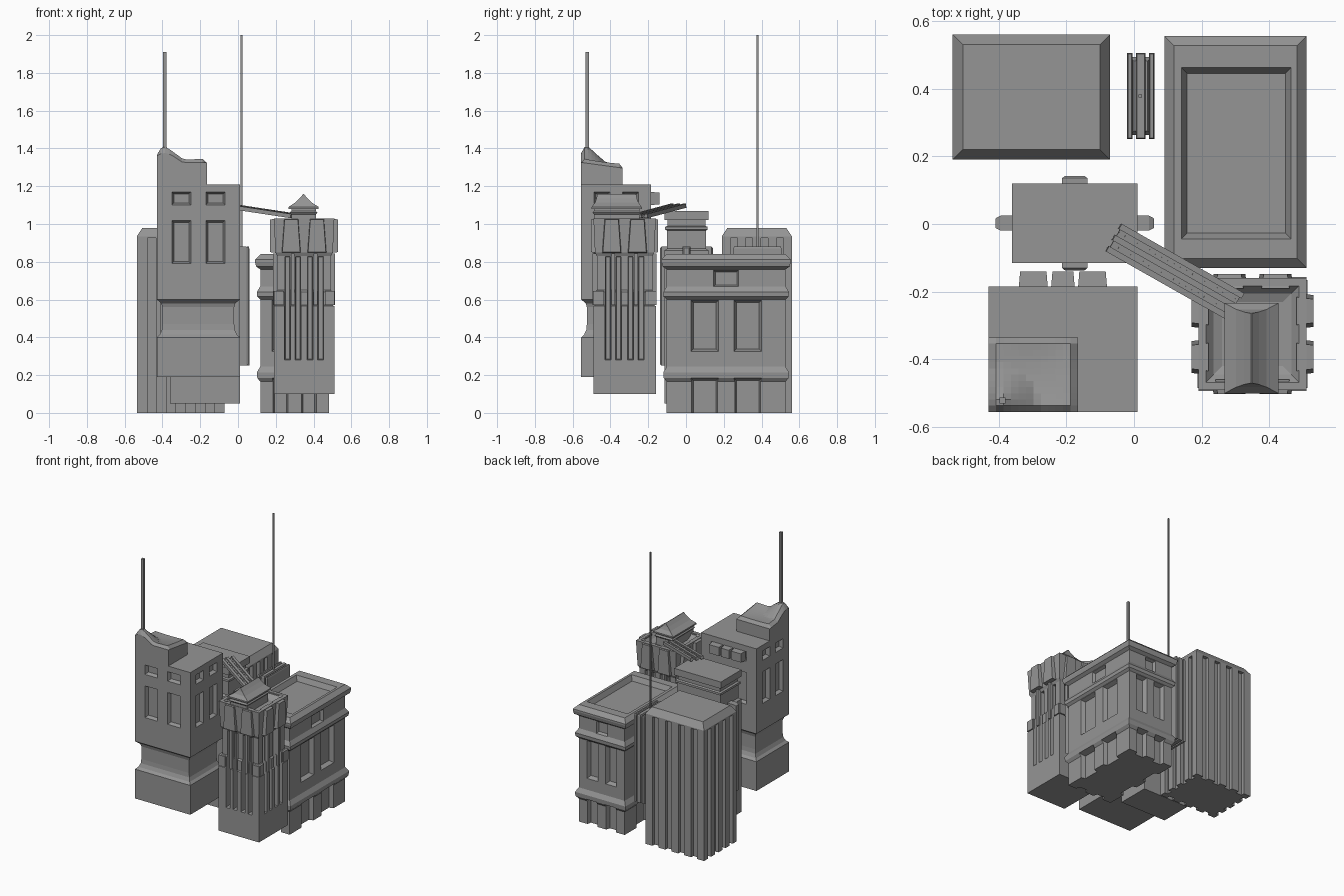
import bpy, bmesh, math
from mathutils import Vector

cube = bpy.data.objects.get("Cube")
if cube:
    bpy.data.objects.remove(cube)

gray = bpy.data.materials.new("concrete gray")
gray.use_nodes = True
gray.diffuse_color = (0.3, 0.3, 0.3, 1)
gray.node_tree.nodes["Principled BSDF"].inputs["Base Color"].default_value = (0.3, 0.3, 0.3, 1)

FRONT, BACK, LEFT, RIGHT = (0, -1), (0, 1), (1, 0), (-1, 0)
SIDES = (FRONT, BACK, LEFT, RIGHT)


def finish(name, bm):
    bmesh.ops.recalc_face_normals(bm, faces=bm.faces)
    me = bpy.data.meshes.new(name)
    bm.to_mesh(me)
    bm.free()
    me.materials.append(gray)
    ob = bpy.data.objects.new(name, me)
    bpy.context.collection.objects.link(ob)
    return ob


def loft(bm, rings):
    """Skin a closed solid through rings of equal length."""
    rows = [[bm.verts.new(p) for p in ring] for ring in rings]
    n = len(rows[0])
    for a, b in zip(rows, rows[1:]):
        for i in range(n):
            j = (i + 1) % n
            bm.faces.new((a[i], a[j], b[j], b[i]))
    bm.faces.new(rows[0][::-1])
    bm.faces.new(rows[-1])


def stack(bm, c, half, levels):
    """Rectangular tower from (inset, height) levels."""
    rings = []
    for inset, z in levels:
        x, y = half[0] - inset, half[1] - inset
        rings.append([(c[0] + sx * x, c[1] + sy * y, z)
                      for sx, sy in ((-1, -1), (1, -1), (1, 1), (-1, 1))])
    loft(bm, rings)


def block(bm, c, n, p0, p1, u, w, z0, z1, taper=0.0, foot=0.0):
    """Tapered block on a wall: runs from depth p0 to p1 along n, centred on u."""
    rings = []
    for p, t in ((p0, 0), (p1, taper)):
        ring = []
        for s, z, grow in ((-1, z0 + t, foot), (1, z0 + t, foot), (1, z1 - t, 0), (-1, z1 - t, 0)):
            q = u + s * (w / 2 - t + grow)
            ring.append((c[0] + n[0] * p - n[1] * q, c[1] + n[1] * p + n[0] * q, z))
        rings.append(ring)
    loft(bm, rings)


def reach(half, n):
    """Distance to the wall facing n, and the half width of that wall."""
    return (half[0], half[1]) if n[0] else (half[1], half[0])


def carve(ob, cutter_bm):
    cutter = finish("cutter", cutter_bm)
    mod = ob.modifiers.new("cut", 'BOOLEAN')
    mod.operation, mod.solver, mod.object = 'DIFFERENCE', 'EXACT', cutter
    dg = bpy.context.evaluated_depsgraph_get()
    me = bpy.data.meshes.new_from_object(ob.evaluated_get(dg))
    ob.modifiers.clear()
    ob.data = me
    bpy.data.objects.remove(cutter)


def mast(name, x, y, z0, z1, r):
    bm = bmesh.new()
    stack(bm, (x, y), (r, r), ((0, z0), (0, z1)))
    finish(name, bm)


# Tall tower with a concave waist and paired windows
c, half = (-0.21, -0.37), (0.22, 0.185)
bm = bmesh.new()
stack(bm, c, half, ((0, .19), (0, .4), (.016, .415), (.027, .44), (.03, .47),
                    (.03, .56), (.024, .58), (.01, .592), (0, .6), (0, 1.21)))
tower = finish("waisted_tower", bm)
bm = bmesh.new()
for n in SIDES:
    d, w = reach(half, n)
    for s in (-1, 1):
        for z0, z1 in ((.79, 1.02), (1.1, 1.17)):
            block(bm, c, n, d + .003, d - .025, s * w * .41, w * .47, z0, z1, .012)
carve(tower, bm)
bm = bmesh.new()
for u, w in ((-.0875, .086), (0, .07), (.0875, .086)):
    block(bm, c, BACK, .18, .229, u, w, 1.1, 1.17, .004)
finish("rear_balconies", bm)

# Crown rising to a spike at one corner
bm = bmesh.new()
N = 12
bmesh.ops.create_grid(bm, x_segments=N, y_segments=N, size=1)
for v in bm.verts:
    edge = max(abs(v.co.x), abs(v.co.y)) > .99
    x, y = -.2975 + v.co.x * .1325, -.445 + v.co.y * .11
    dist = math.hypot(x + .388, y + .522)
    bowl = .012 * (1 - v.co.x ** 2) * (1 - v.co.y ** 2)
    z = 1.348 - bowl - .03 * (v.co.y + 1) / 2 - (.022 if edge else 0)
    v.co = (x, y, max(z, z + .075 * (1 - dist / .1)))
skirt = bmesh.ops.extrude_face_region(bm, geom=bm.faces[:])["geom"]
for v in skirt:
    if isinstance(v, bmesh.types.BMVert):
        v.co.z = 1.205
finish("crown", bm)
mast("crown_mast", -.388, -.522, 1.36, 1.91, .009)

# Middle tower with a layered cap and side shafts
c, half = (-.175, .0025), (.186, .1175)
bm = bmesh.new()
stack(bm, c, half, ((0, .05), (0, .86), (.015, .87), (.015, .965), (.005, .97), (.005, .985),
                    (.018, .99), (.018, 1.02), (0, 1.022), (0, 1.07)))
for n in SIDES:
    d, w = reach(half, n)
    out, width = (.048, .044) if n[0] else (.022, .074)
    block(bm, c, n, d - .03, d + out * .7, 0, width, .25, .88)
    block(bm, c, n, d + out * .7, d + out, 0, width, .25, .88, .008)
finish("capped_tower", bm)

# Fluted tower with a hipped lid
c, half = (-.303, .375), (.2325, .185)
bm = bmesh.new()
stack(bm, c, half, ((0, 0), (0, .935), (.03, .98)))
tower = finish("fluted_tower", bm)
bm = bmesh.new()
for n in SIDES:
    d, w = reach(half, n)
    for i in range(4):
        block(bm, c, n, d + .01, d - .025, (i - 1.5) * w * .44, w * .2, -.02, .925)
carve(tower, bm)

# Narrow finned tower carrying the tall mast
c = (.02, .378)
bm = bmesh.new()
stack(bm, c, (.032, .115), ((0, .26), (0, .84), (.012, .865)))
for x, w in ((-.032, .008), (0, .014), (.032, .008)):
    stack(bm, (c[0] + x, c[1]), (w, .127), ((0, .25), (0, .87), (.003, .88)))
finish("finned_tower", bm)
mast("tall_mast", .018, .378, .85, 2, .005)

# Broad building with moulded belts, cornice and sunken roof
c, half = (.3, .2125), (.21, .3425)
bm = bmesh.new()
stack(bm, c, half, ((.028, 0), (.028, .165), (.012, .185), (.01, .215), (.028, .245),
                    (.028, .6), (.012, .615), (.01, .64), (.028, .67), (.028, .76),
                    (.006, .775), (0, .8), (0, .812), (.028, .84)))
building = finish("corniced_building", bm)
bm = bmesh.new()
stack(bm, (.302, .209), (.163, .254), ((.018, .805), (0, .842), (0, .86)))
for n in SIDES:
    d, w = reach(half, n)
    d -= .028
    for s in (-1, 1):
        u, width = (s * .114, .148) if n[0] else (s * .075, .09)
        block(bm, c, n, d + .003, d - .03, u, width, .325, .598, .014)
        block(bm, c, n, d + .02, d - .03, u, width, -.03, .185, .014)
    block(bm, c, n, d + .003, d - .02, 0, .135 if n[0] else .09, .668, .757, .01)
carve(building, bm)

# Ornate tower with grooves and hanging panels
c, half = (.35, -.325), (.16, .165)
bm = bmesh.new()
stack(bm, c, half, ((0, .1), (0, .565), (.008, .57), (.008, .64), (.018, .65),
                    (.018, .83), (.008, .85), (0, 1.03)))
tower = finish("ornate_tower", bm)
bm = bmesh.new()
stack(bm, c, half, ((.07, .995), (.045, 1.005), (.018, 1.035), (.018, 1.06)))
for n in SIDES:
    d, w = reach(half, n)
    for s in (-1, 1):
        for k in (.032, .088):
            block(bm, c, n, d + .01, d - .04, s * k, .034, .28, .83, .006)
carve(tower, bm)
bm = bmesh.new()
for n in SIDES:
    d, w = reach(half, n)
    out = .02 if n[0] else .012
    for s in (-1, 1):
        block(bm, c, n, d - .03, d + out, s * .068, .082, .845, 1.03, .006, .012)
        block(bm, c, n, d - .03, d + .004, s * .06, .02, .57, .845)
        block(bm, c, n, d - .03, d + .003, s * .135, .05, .57, .645)
finish("hanging_panels", bm)

# Rooftop pavilion with a flared ridge roof
pc = (.347, -.367)
bm = bmesh.new()
stack(bm, pc, (.065, .12), ((0, .99), (0, 1.05), (-.008, 1.06), (0, 1.07), (0, 1.085)))
finish("pavilion", bm)
bm = bmesh.new()
rings = []
for hx, hy, z in ((.08, .133, 1.08), (.08, .133, 1.09), (.045, .115, 1.113),
                  (.022, .107, 1.135), (.002, .103, 1.158)):
    rings.append([(pc[0] + a * hx, pc[1] + b * hy, z)
                  for a, b in ((-1, -1), (1, -1), (1, 1), (-1, 1))])
loft(bm, rings)
finish("pavilion_roof", bm)

# Sloping footbridge: deck, three rails and studs
start, end = Vector((-.06, -.04, 1.1)), Vector((.302, -.245, 1.045))
along = (end - start).normalized()
side = along.cross(Vector((0, 0, 1))).normalized()
up = side.cross(along)


def beam(bm, a, b, v, w, z0, z1):
    loft(bm, [[start + along * t + side * (v + s * w / 2) + up * h
               for s, h in ((-1, z0), (1, z0), (1, z1), (-1, z1))] for t in (a, b)])


length = (end - start).length
bm = bmesh.new()
beam(bm, .005, length - .005, 0, .085, -.01, 0)
for v in (-.038, 0, .038):
    beam(bm, 0, length, v, .018, -.014, .008)
for i in range(20):
    for v in (-.02, .02):
        beam(bm, (i + .3) * length / 20, (i + .7) * length / 20, v, .005, -.002, .003)
finish("footbridge", bm)
